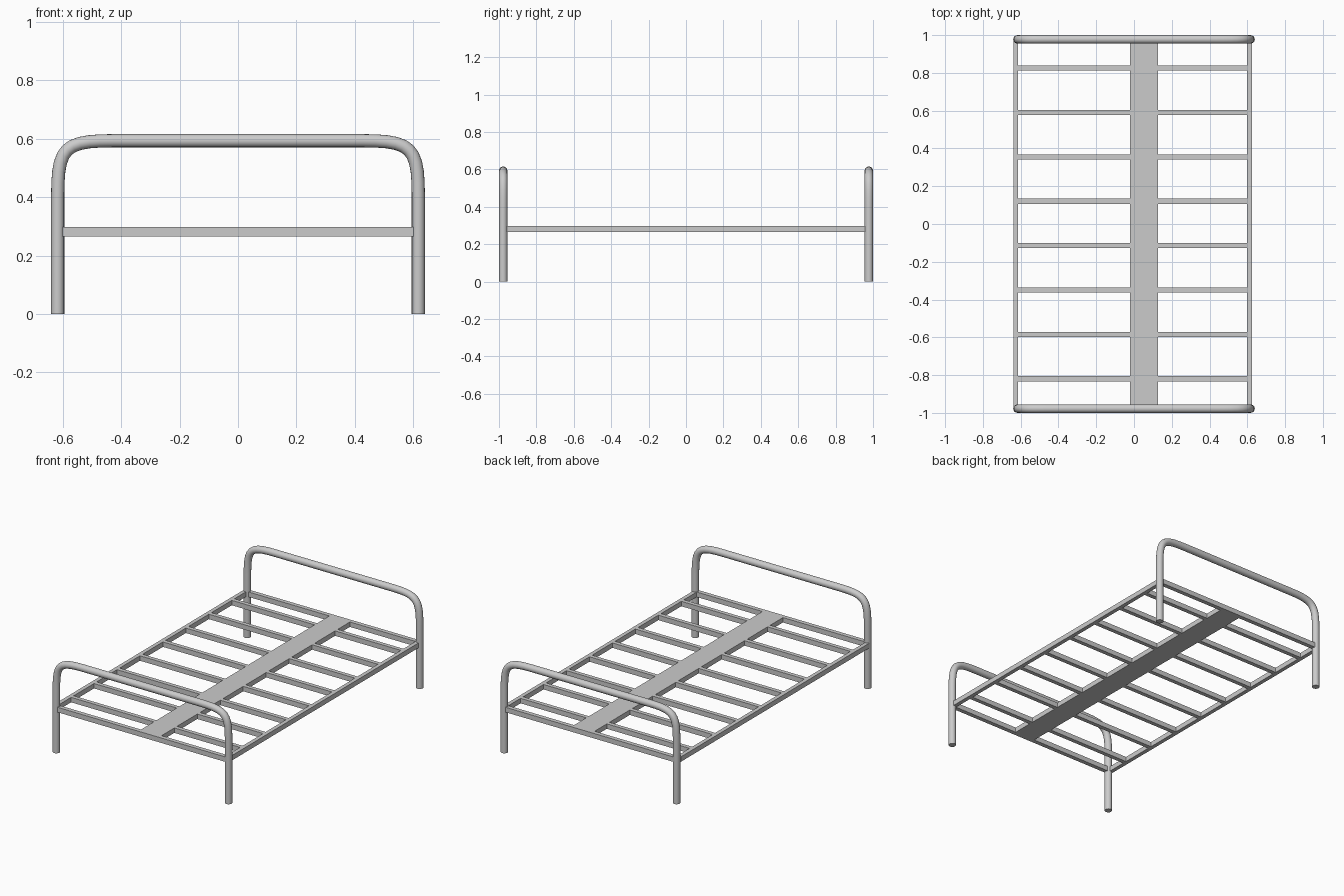
import bpy
from math import radians
from mathutils import Vector

if "Cube" in bpy.data.objects:
    bpy.data.objects.remove(bpy.data.objects["Cube"])

R = 0.0225            # tube radius
LEG_X = 0.617         # leg centre line
END_Y = 1 - R         # tube frame position
TOP_Z = 0.593         # centre line of the top bar
Z0, Z1 = 0.266, 0.298 # bed base bottom and top


def box(name, x0, x1, y0, y1, z0=Z0, z1=Z1):
    bpy.ops.mesh.primitive_cube_add(size=1, location=((x0 + x1) / 2, (y0 + y1) / 2, (z0 + z1) / 2))
    ob = bpy.context.object
    ob.name = name
    ob.scale = (x1 - x0, y1 - y0, z1 - z0)
    bpy.ops.object.transform_apply(location=False, rotation=False, scale=True)
    return ob


def half_path(steps=10, h=0.88):
    """Right half of the hoop: leg foot, then a soft bend into the top bar."""
    a, d = Vector((LEG_X, 0.405)), Vector((0.425, TOP_Z))
    corner = Vector((LEG_X, TOP_Z))
    b, c = a.lerp(corner, h), d.lerp(corner, h)
    pts = [Vector((LEG_X, 0))]
    for i in range(steps + 1):
        t = i / steps
        s = 1 - t
        pts.append(a * s**3 + b * 3 * s * s * t + c * 3 * s * t * t + d * t**3)
    return pts


def hoop(name, y):
    right = half_path()
    pts = right + [Vector((-p.x, p.y)) for p in reversed(right)]
    cu = bpy.data.curves.new(name, 'CURVE')
    cu.dimensions = '3D'
    cu.bevel_depth = R
    cu.bevel_resolution = 6
    cu.use_fill_caps = True
    sp = cu.splines.new('POLY')
    sp.points.add(len(pts) - 1)
    for q, p in zip(sp.points, pts):
        q.co = (p.x, y, p.y, 1)
    ob = bpy.data.objects.new(name, cu)
    bpy.context.collection.objects.link(ob)
    bpy.ops.object.select_all(action='DESELECT')
    ob.select_set(True)
    bpy.context.view_layer.objects.active = ob
    bpy.ops.object.convert(target='MESH')
    bpy.ops.object.shade_smooth_by_angle(angle=radians(40))


# Bent tube headboard and footboard, each with a cross rail
for name, s in (("footboard", -1), ("headboard", 1)):
    hoop(name + "_tube", s * END_Y)
    box(name + "_rail", -0.605, 0.605, s * END_Y - 0.014, s * END_Y + 0.014)

# Long side rails
box("left_side_rail", -0.639, -0.613, -0.965, 0.965)
box("right_side_rail", 0.598, 0.624, -0.965, 0.965)

# Wide centre plank
box("centre_plank", -0.02, 0.127, -0.965, 0.965)

# Cross slats on both sides of the plank
for i in range(8):
    y = 0.003 + (i - 3.5) * 0.235
    box(f"left_slat_{i + 1}", -0.615, -0.02, y - 0.0135, y + 0.0135)
    box(f"right_slat_{i + 1}", 0.127, 0.6, y - 0.0135, y + 0.0135)
